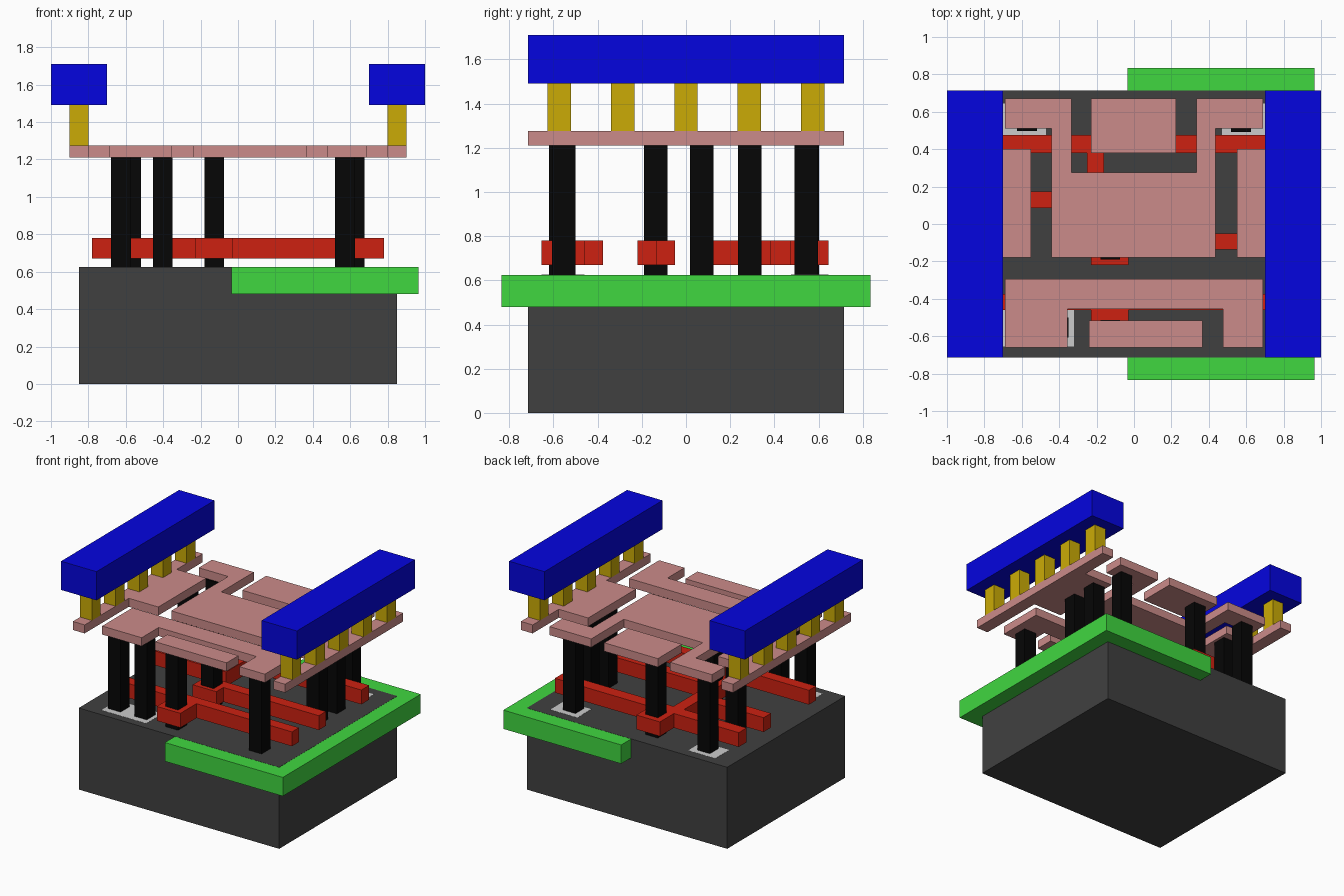
import bpy, bmesh

if "Cube" in bpy.data.objects:
    bpy.data.objects.remove(bpy.data.objects["Cube"])


def material(name, rgb):
    # picture colours converted to linear values
    m = bpy.data.materials.new(name)
    m.diffuse_color = [(c / 255) ** 2.2 for c in rgb] + [1]
    m.use_nodes = True
    m.node_tree.nodes["Principled BSDF"].inputs["Base Color"].default_value = m.diffuse_color
    return m


def prism(name, outline, z0, z1, mat=None):
    """Flat outline extruded from z0 to z1."""
    bm = bmesh.new()
    face = bm.faces.new([bm.verts.new((x, y, z0)) for x, y in outline])
    top = bmesh.ops.extrude_face_region(bm, geom=[face])["geom"]
    verts = [v for v in top if isinstance(v, bmesh.types.BMVert)]
    bmesh.ops.translate(bm, vec=(0, 0, z1 - z0), verts=verts)
    bmesh.ops.recalc_face_normals(bm, faces=bm.faces)
    mesh = bpy.data.meshes.new(name)
    bm.to_mesh(mesh)
    bm.free()
    ob = bpy.data.objects.new(name, mesh)
    bpy.context.collection.objects.link(ob)
    if mat:
        mesh.materials.append(mat)
    return ob


def block(name, x0, x1, y0, y1, z0, z1, mat=None):
    return prism(name, [(x0, y0), (x1, y0), (x1, y1), (x0, y1)], z0, z1, mat)


dark = material("dark_grey", (66, 66, 66))
green = material("green", (66, 214, 66))
black = material("black", (14, 14, 14))
red = material("red", (204, 38, 24))
pink = material("pink", (202, 138, 136))
gold = material("gold", (202, 170, 14))
blue = material("blue", (13, 13, 222))

# Base slab and the well set into its right half
block("base", -.85, .85, -.715, .715, 0, .625, dark)
block("well", -.035, .965, -.835, .835, .48, .624, green)

# Pale patches under the outer contacts
block("patch_front_left", -.70, -.32, -.655, -.46, .60, .626)
block("patch_back_left", -.70, -.47, .475, .645, .60, .626)
block("patch_back_right", .47, .70, .475, .645, .60, .626)

# Red gate strips with contact pads
GATE = (.67, .78)
prism("gate_back", [(-.78, .38), (-.25, .38), (-.25, .175), (-.78, .175),
                    (-.78, .085), (-.16, .085), (-.16, .38), (.78, .38),
                    (.78, .475), (-.03, .475), (-.03, .645), (-.23, .645),
                    (-.23, .475), (-.78, .475)], *GATE, red)
prism("gate_middle", [(-.23, -.22), (-.03, -.22), (-.03, -.135),
                      (.78, -.135), (.78, -.05), (-.23, -.05)], *GATE, red)
prism("gate_front", [(-.78, -.46), (-.23, -.46), (-.23, -.655), (-.03, -.655),
                     (-.03, -.46), (.78, -.46), (.78, -.375), (-.78, -.375)],
      *GATE, red)

# Black contact posts, by centre
posts = [(-.625, -.553), (-.402, -.553), (-.127, -.567), (.572, -.553),
         (-.127, -.137), (.622, .072), (.622, .288), (-.625, .288),
         (-.572, .55), (-.127, .545), (.572, .545)]
for x, y in posts:
    block("contact_post", x - .053, x + .053, y - .053, y + .053,
          .625, 1.21, black)

# Pink metal layer
METAL = (1.21, 1.275)
prism("metal_centre", [(-.44, -.18), (.435, -.18), (.435, .51), (.69, .51),
                       (.69, .67), (.335, .67), (.335, .275), (-.335, .275),
                       (-.335, .67), (-.69, .67), (-.69, .51), (-.44, .51)],
      *METAL, pink)
block("metal_back_pad", -.23, .225, .38, .67, *METAL, pink)
prism("metal_front", [(-.69, -.66), (-.355, -.66), (-.355, -.455),
                      (.475, -.455), (.475, -.66), (.69, -.66),
                      (.69, -.295), (-.69, -.295)], *METAL, pink)
block("metal_front_pad", -.24, .365, -.66, -.515, *METAL, pink)

# Side rails: pink strip, gold vias and blue beam, mirrored left and right
for s in (-1, 1):
    strip = [(.9, -.715), (.9, .715), (.8, .715), (.8, .40),
             (.55, .40), (.55, -.18), (.8, -.18), (.8, -.715)]
    prism("metal_rail", [(s * x, y) for x, y in strip], *METAL, pink)
    for i in range(-2, 3):
        y = i * .287
        block("via", s * .8, s * .9, y - .053, y + .053, 1.275, 1.49, gold)
    block("top_beam", s * .7, s * 1.0, -.715, .715, 1.49, 1.71, blue)
